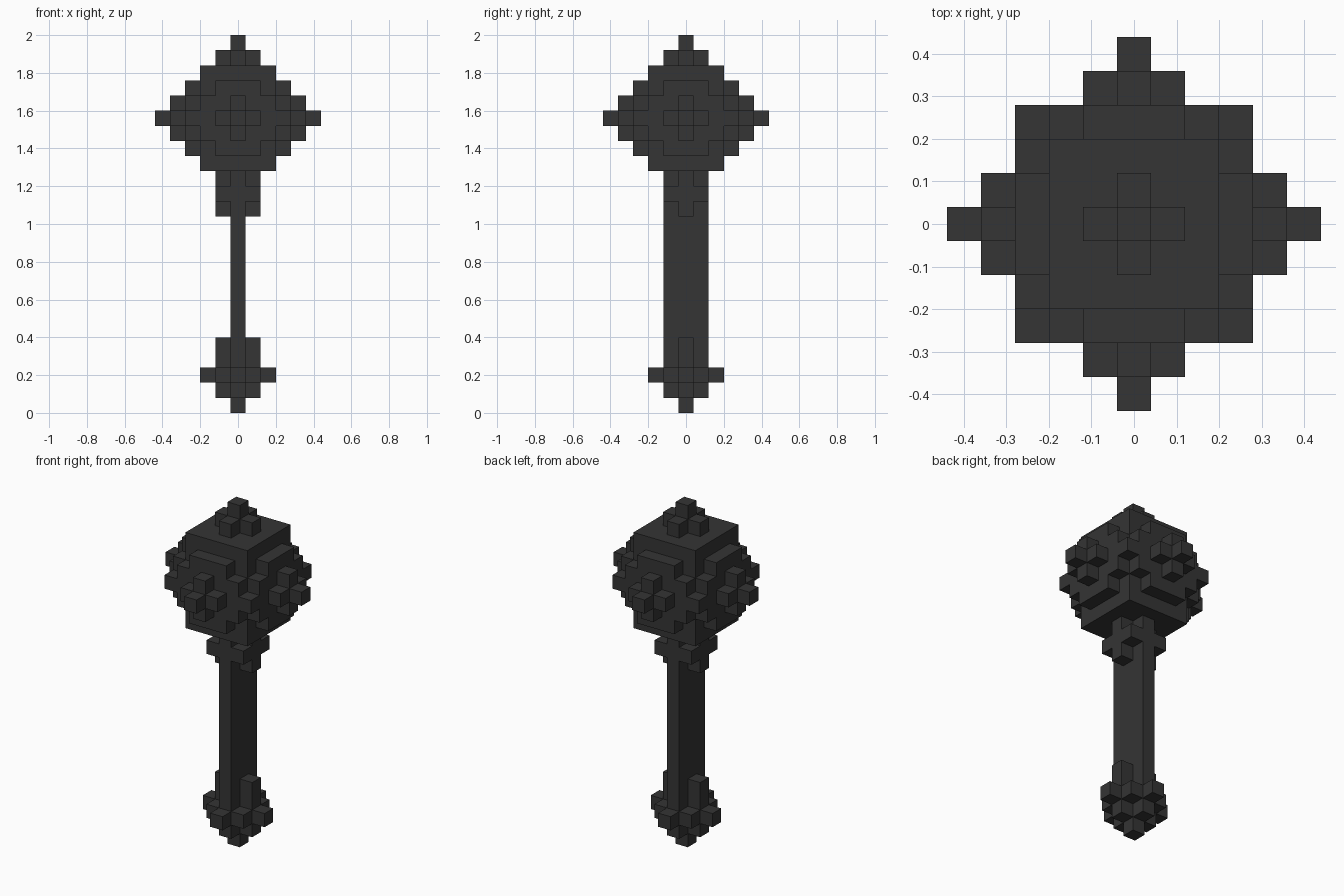
import bpy
import bmesh
from itertools import product
from mathutils import Vector

UNIT = 0.08   # edge length of one block
MID = 19      # block layer through the middle of the head

cube = bpy.data.objects.get("Cube")
if cube:
    bpy.data.objects.remove(cube, do_unlink=True)

iron = bpy.data.materials.new("dark_iron")
iron.use_nodes = True
iron.diffuse_color = (0.035, 0.035, 0.035, 1)
iron.node_tree.nodes["Principled BSDF"].inputs["Base Color"].default_value = iron.diffuse_color


def box(rx, ry, z0, z1):
    """Blocks of a centred box, rx and ry blocks either side of the middle."""
    return set(product(range(-rx, rx + 1), range(-ry, ry + 1), range(z0, z1 + 1)))


def diamond(r, z):
    """One flat diamond layer of blocks."""
    return {c for c in box(r, r, z, z) if abs(c[0]) + abs(c[1]) <= r}


# Head: tall box, with a stepped stud on each side and on top
head = box(2, 2, MID - 3, MID + 3) | diamond(1, MID + 4) | diamond(0, MID + 5)
for depth, radius in ((3, 3), (4, 1), (5, 0)):
    for t, h in product(range(-radius, radius + 1), range(-2, 3)):
        if abs(t) + abs(h) <= radius:
            for side in (-depth, depth):
                head |= {(side, t, MID + h), (t, side, MID + h)}

# Neck collar under the head, pommel at the foot, flat shaft between
neck = diamond(1, 13) | box(1, 1, 14, 14) | diamond(1, 15)
pommel = diamond(0, 0) | diamond(1, 1) | diamond(2, 2) | diamond(1, 3) | diamond(1, 4)
shaft = box(0, 1, 5, 12)

parts = {"mace_head": head, "neck_collar": neck, "pommel": pommel, "shaft": shaft}
filled = set().union(*parts.values())


def build(name, cells):
    """Skin the blocks, leaving out faces hidden between neighbours."""
    bm = bmesh.new()
    for cell in sorted(cells):
        centre = Vector(cell) + Vector((0, 0, 0.5))
        for axis, sign in product(range(3), (-1, 1)):
            n = Vector((0, 0, 0))
            n[axis] = sign
            if tuple(int(a + b) for a, b in zip(cell, n)) in filled:
                continue
            u = Vector((n.y, n.z, n.x))
            v = n.cross(u)
            corners = [centre + (n + a * u + b * v) / 2
                       for a, b in ((-1, -1), (1, -1), (1, 1), (-1, 1))]
            bm.faces.new([bm.verts.new(c * UNIT) for c in corners])
    bmesh.ops.remove_doubles(bm, verts=bm.verts, dist=UNIT / 100)
    mesh = bpy.data.meshes.new(name)
    bm.to_mesh(mesh)
    bm.free()
    mesh.materials.append(iron)
    bpy.context.collection.objects.link(bpy.data.objects.new(name, mesh))


for name, cells in parts.items():
    build(name, cells)
